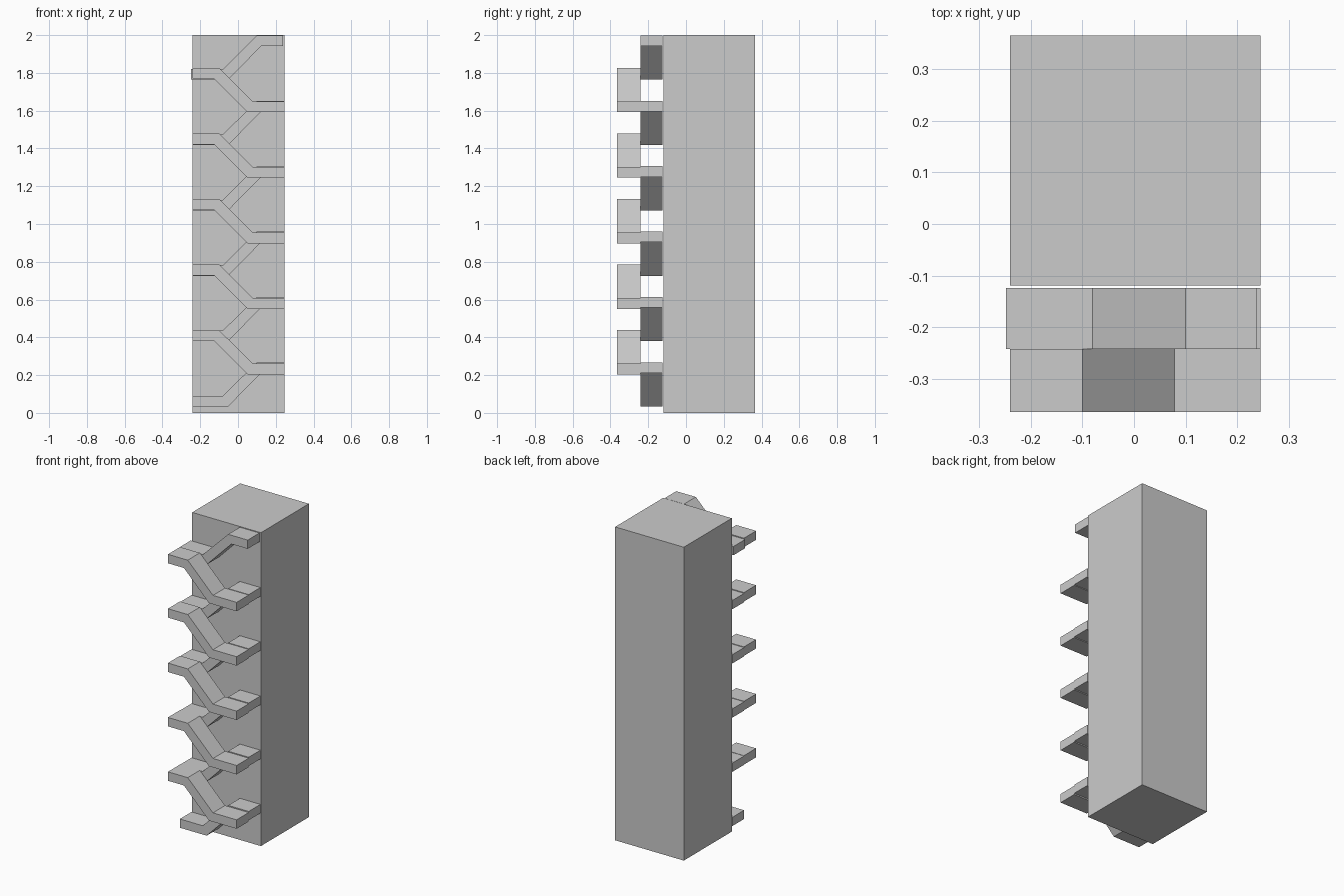
import bpy
import bmesh

if "Cube" in bpy.data.objects:
    bpy.data.objects.remove(bpy.data.objects["Cube"], do_unlink=True)

# Single plain material
grey = bpy.data.materials.new("concrete_grey")
grey.use_nodes = True
grey.diffuse_color = (0.6, 0.6, 0.6, 1)
grey.node_tree.nodes["Principled BSDF"].inputs["Base Color"].default_value = (0.6, 0.6, 0.6, 1)


def extrude_profile(name, profile, y_front, y_back):
    """Solid made from an (x, z) outline pushed along y."""
    bm = bmesh.new()
    face = bm.faces.new([bm.verts.new((x, y_front, z)) for x, z in profile])
    new = bmesh.ops.extrude_face_region(bm, geom=[face])["geom"]
    moved = [v for v in new if isinstance(v, bmesh.types.BMVert)]
    bmesh.ops.translate(bm, verts=moved, vec=(0, y_back - y_front, 0))
    bmesh.ops.recalc_face_normals(bm, faces=bm.faces)
    mesh = bpy.data.meshes.new(name)
    bm.to_mesh(mesh)
    bm.free()
    mesh.materials.append(grey)
    obj = bpy.data.objects.new(name, mesh)
    bpy.context.collection.objects.link(obj)
    return obj


def flight_profile(left, right, z_left, z_right, thick, top_bends, low_bends):
    """Landing, sloping run, landing; z values are the landing undersides."""
    return [(left, z_left), (low_bends[0], z_left), (low_bends[1], z_right),
            (right, z_right), (right, z_right + thick),
            (top_bends[1], z_right + thick), (top_bends[0], z_left + thick),
            (left, z_left + thick)]


# Tower core
extrude_profile("tower", [(-0.24, 0), (0.245, 0), (0.245, 2), (-0.24, 2)], -0.119, 0.365)

# Inner flights rise to the left side of the model
INNER = 6
for i in range(INNER):
    z = 0.034 + 0.346 * i
    shift = -0.007 if i == INNER - 1 else 0
    extrude_profile(f"inner_flight_{i + 1}",
                    flight_profile(-0.241 + shift, 0.245 + shift, z, z + 0.178, 0.056,
                                   (-0.08, 0.1), (-0.052, 0.123)),
                    -0.242, -0.124)

# Outer flights return in the opposite direction
for i in range(INNER - 1):
    z = 0.204 + 0.347 * i
    extrude_profile(f"outer_flight_{i + 1}",
                    flight_profile(-0.24, 0.245, z + 0.177, z, 0.057,
                                   (-0.1, 0.078), (-0.127, 0.05)),
                    -0.364, -0.242)

# Landing slabs joining the outer flights back to the tower
